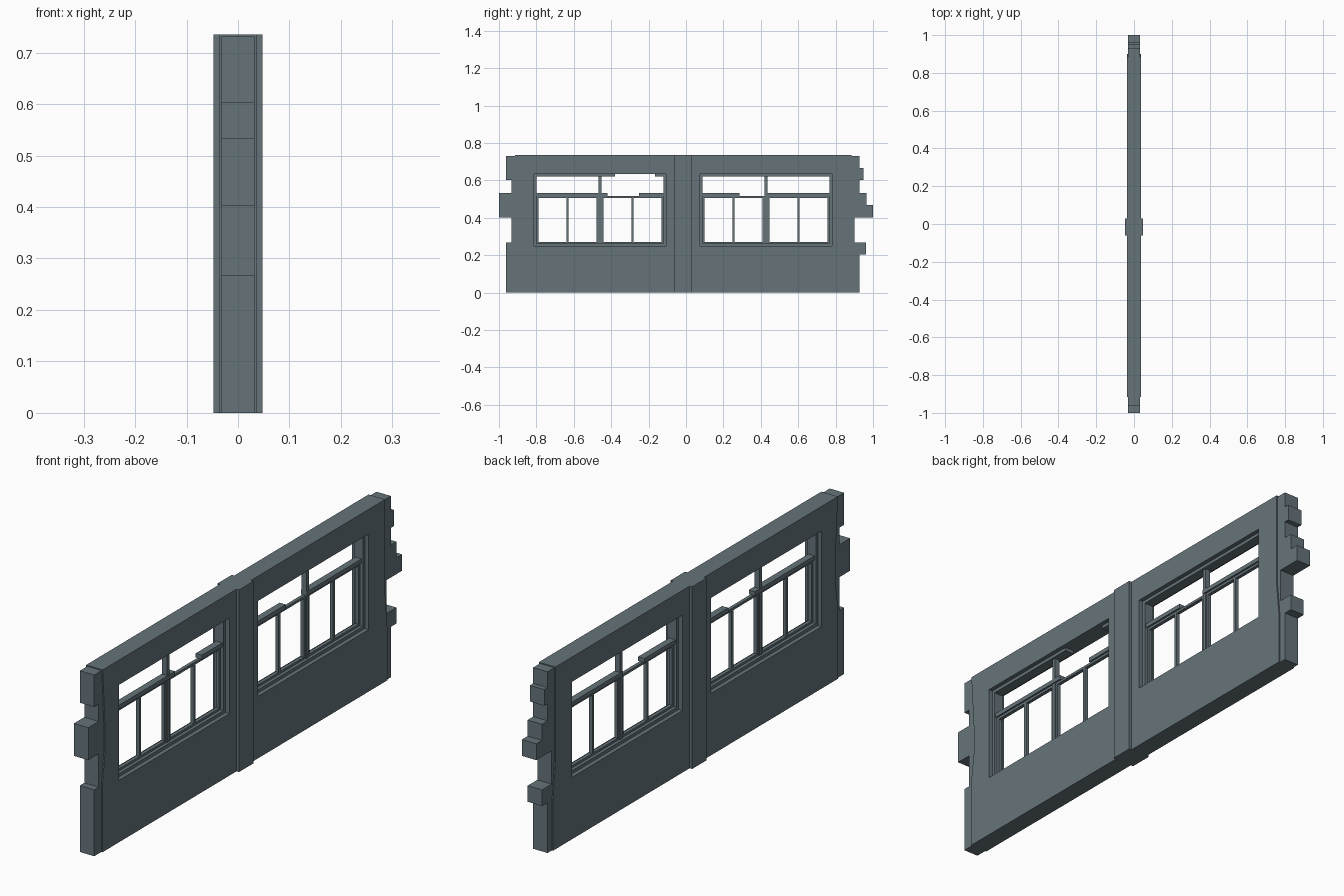
import bpy, bmesh

if "Cube" in bpy.data.objects:
    bpy.data.objects.remove(bpy.data.objects["Cube"])

CORE, SKIN, PIER = 0.032, 0.037, 0.048   # half thicknesses in x
H = 0.735

# Slate grey paint used on everything
SLATE = bpy.data.materials.new("slate_grey")
SLATE.diffuse_color = (0.133, 0.175, 0.195, 1)
SLATE.use_nodes = True
SLATE.node_tree.nodes["Principled BSDF"].inputs["Base Color"].default_value = SLATE.diffuse_color


def make_object(name, bm):
    bmesh.ops.recalc_face_normals(bm, faces=bm.faces)
    me = bpy.data.meshes.new(name)
    bm.to_mesh(me)
    bm.free()
    me.materials.append(SLATE)
    ob = bpy.data.objects.new(name, me)
    bpy.context.collection.objects.link(ob)
    return ob


def add_box(bm, hx, y0, y1, z0, z1):
    vs = bmesh.ops.create_cube(bm, size=1)["verts"]
    for v in vs:
        v.co = (v.co.x * 2 * hx,
                y0 if v.co.y < 0 else y1,
                z0 if v.co.z < 0 else z1)


def boxes(name, items):
    bm = bmesh.new()
    for it in items:
        add_box(bm, *it)
    return make_object(name, bm)


def prism(name, outline, hx):
    bm = bmesh.new()
    face = bm.faces.new([bm.verts.new((-hx, y, z)) for y, z in outline])
    ext = bmesh.ops.extrude_face_region(bm, geom=[face])["geom"]
    for v in ext:
        if isinstance(v, bmesh.types.BMVert):
            v.co.x = hx
    return make_object(name, bm)


# Plastered wall with slightly ragged ends
wall = prism("plaster_wall", [
    (-0.917, 0), (0.9, 0), (0.9, 0.2), (0.885, 0.35), (0.885, H),
    (-0.915, H), (-0.9, 0.5), (-0.9, 0.4), (-0.917, 0.27)], SKIN)

# Window openings
Z0, Z1 = 0.25, 0.635
WINDOWS = {"left": (-0.812, -0.107), "right": (0.075, 0.78)}
cutter = boxes("window_cutter", [(0.1, a, b, Z0, Z1) for a, b in WINDOWS.values()])
mod = wall.modifiers.new("openings", "BOOLEAN")
mod.object = cutter
mod.solver = "EXACT"
cutter.hide_render = True
cutter.hide_viewport = True


# Broken brick courses at each end, stepping in and out
def brick_end(name, inner, steps):
    pts, z = [(inner, 0)], 0
    for y, top in steps:
        pts += [(y, z), (y, top)]
        z = top
    pts.append((inner, z))
    prism(name, pts, CORE)


brick_end("brick_end_left", -0.87, [(-0.962, 0.268), (-0.934, 0.402), (-1.0, 0.533),
                                    (-0.934, 0.602), (-0.962, 0.731)])
brick_end("brick_end_right", 0.86, [(0.928, 0.203), (0.963, 0.268), (0.902, 0.402),
                                    (1.0, 0.468), (0.964, 0.533), (0.928, 0.602),
                                    (0.949, 0.667), (0.928, 0.731)])

# Central pilaster, proud of both faces
boxes("pilaster", [(PIER, -0.062, 0.029, 0, H)])


# Window frames: outer frame, mullion, broken transom and four lower sashes
def window(side, head_gap, transom_gap):
    a, b = WINDOWS[side]
    mid, t, fx, sx = (a + b) / 2, 0.013, 0.02, 0.007
    zt0, zt1 = 0.517, 0.534
    parts = [(fx, a, a + t, Z0, Z1), (fx, b - t, b, Z0, Z1),
             (fx, a + t, b - t, Z0, Z0 + t),
             (0.011, mid - 0.008, mid + 0.008, Z0 + t, Z1)]
    # pieces left of and right of the broken gaps
    for (g0, g1), hx, z0, z1 in ((head_gap, fx, Z1 - t, Z1), (transom_gap, 0.014, zt0, zt1)):
        parts += [(hx, a + t, g0, z0, z1), (hx, g1, b - t, z0, z1)]
    boxes("window_frame_" + side, parts)

    sash = []
    for y0, y1 in ((a + t, mid - 0.008), (mid + 0.008, b - t)):
        c = (y0 + y1) / 2
        sash += [(sx, y0, y1, Z0 + t, 0.272), (sx, y0, y1, 0.507, zt0)]
        sash += [(sx, p, q, 0.272, 0.507) for p, q in
                 ((y0, y0 + 0.01), (y1 - 0.01, y1), (c - 0.006, c + 0.006))]
    boxes("window_sash_" + side, sash)


window("left", (-0.38, -0.165), (-0.42, -0.25))
window("right", (0.425, 0.426), (0.285, 0.42))
